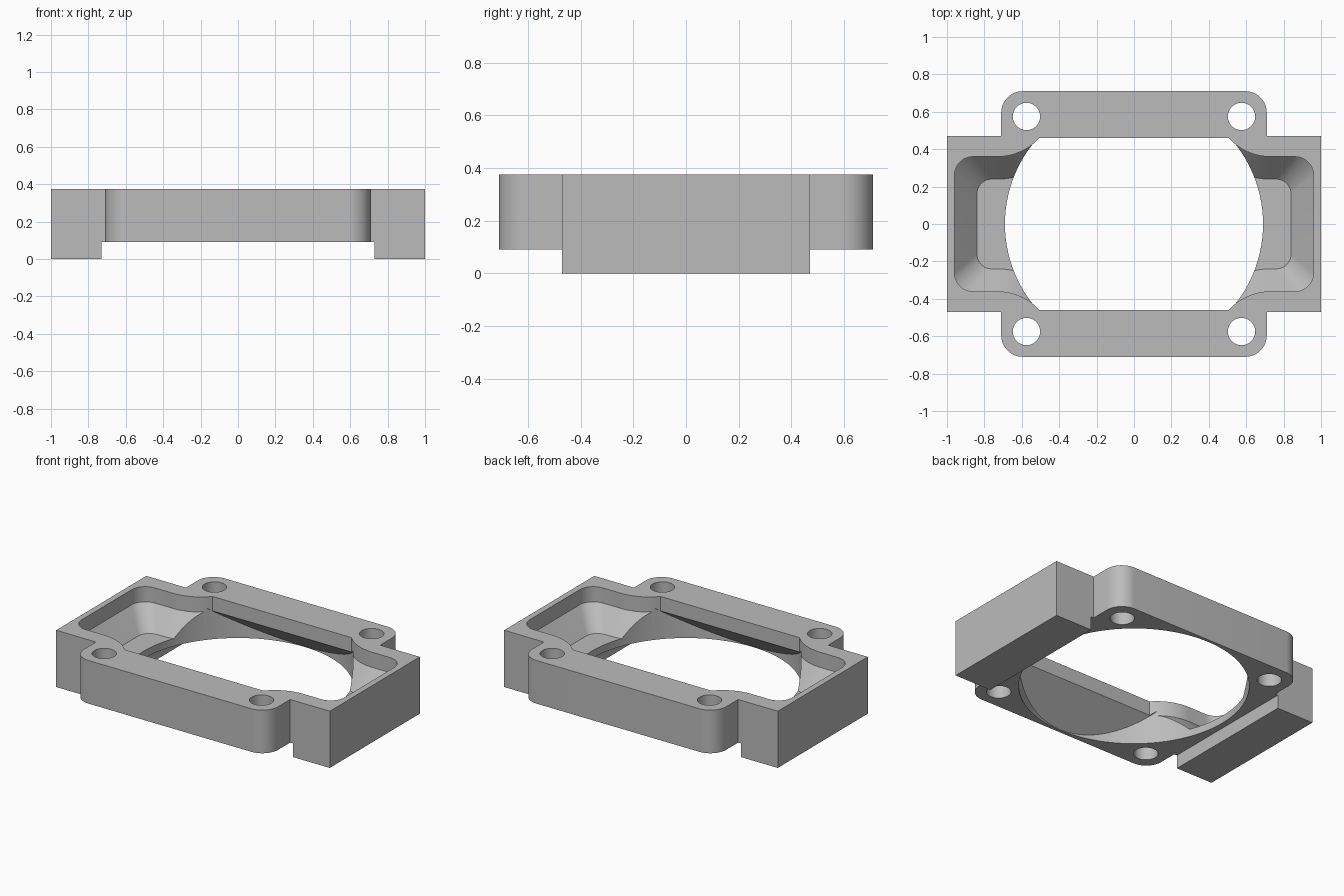
import bpy, bmesh
from math import cos, sin, radians
from mathutils import Vector

old = bpy.data.objects.get("Cube")
if old:
    bpy.data.objects.remove(old, do_unlink=True)

TOP, DECK = 0.375, 0.09      # top face, underside of the flange plate
LEDGE, FLOOR = 0.275, 0.14   # bottom of the upright wall, pocket floor
BORE = 0.69


def make_object(name, bm):
    bmesh.ops.recalc_face_normals(bm, faces=bm.faces)
    mesh = bpy.data.meshes.new(name)
    bm.to_mesh(mesh)
    bm.free()
    obj = bpy.data.objects.new(name, mesh)
    bpy.context.collection.objects.link(obj)
    return obj


def arc(cx, cy, r, a0, a1, n=12):
    angles = [radians(a0 + (a1 - a0) * i / n) for i in range(n + 1)]
    return [(cx + r * cos(a), cy + r * sin(a)) for a in angles]


def mirror_quarter(quarter):
    """Closed outline from a quarter running from the y side to the x side."""
    half = quarter + [(x, -y) for x, y in reversed(quarter)]
    return half + [(-x, -y) for x, y in half]


def loft(name, layers):
    """Stack matching outlines, given as (outline, z), into a closed solid."""
    bm = bmesh.new()
    rings = [[bm.verts.new((x, y, z)) for x, y in pts] for pts, z in layers]
    bm.faces.new(rings[0])
    bm.faces.new(rings[-1])
    for low, high in zip(rings, rings[1:]):
        n = len(low)
        for i in range(n):
            j = (i + 1) % n
            bm.faces.new((low[i], low[j], high[j], high[i]))
    return make_object(name, bm)


def subtract(target, cutter):
    cutter.hide_render = True
    mod = target.modifiers.new("cut", 'BOOLEAN')
    mod.operation = 'DIFFERENCE'
    mod.solver = 'EXACT'
    mod.object = cutter
    bpy.context.view_layer.objects.active = target
    bpy.ops.object.modifier_apply(modifier=mod.name)
    bpy.data.objects.remove(cutter, do_unlink=True)


def pocket_outline(inset, corner):
    # flared throat beside the bore, then the rounded pocket corner
    throat = arc(0.73, 0.66, 0.30 + inset, 222, 270, 16)
    x, y = 0.96 - inset - corner, 0.36 - inset - corner
    return mirror_quarter(throat + arc(x, y, corner, 90, 0))


# Housing: square flange plate with rounded corners and two end blocks
plan = mirror_quarter(arc(0.595, 0.595, 0.115, 90, 0) + [(0.71, 0.47), (1, 0.47)])
housing = loft("housing", [(plan, 0), (plan, TOP)])

# Clearance under the flange, leaving the end blocks as feet
clear = mirror_quarter([(0.73, 1)])
subtract(housing, loft("clearance", [(clear, -1), (clear, DECK)]))

# Upper opening: upright rim wall, then sloped pocket sides to the floor
rim = pocket_outline(0, 0.1)
base = pocket_outline(0.12, 0.08)
subtract(housing, loft("pocket", [(base, FLOOR), (rim, LEDGE), (rim, 0.6)]))

# Round bore, trimmed front and back by sloped planes
circle = arc(0, 0, BORE, 0, 360, 128)[:-1]
bore = loft("bore", [(circle, -0.2), (circle, 0.32)])
bm = bmesh.new()
bm.from_mesh(bore.data)
for side in (1, -1):
    cut = bmesh.ops.bisect_plane(
        bm, geom=bm.verts[:] + bm.edges[:] + bm.faces[:],
        plane_co=(0, side * 0.46, LEDGE + 0.004),
        plane_no=Vector((0, side * (LEDGE - DECK), BORE - 0.46)),
        clear_outer=True)
    edges = [e for e in cut["geom_cut"] if isinstance(e, bmesh.types.BMEdge)]
    bmesh.ops.edgenet_fill(bm, edges=edges)
bmesh.ops.recalc_face_normals(bm, faces=bm.faces)
bm.to_mesh(bore.data)
bm.free()
subtract(housing, bore)

# Bolt holes
for sx in (1, -1):
    for sy in (1, -1):
        hole = arc(sx * 0.575, sy * 0.575, 0.073, 0, 360, 40)[:-1]
        subtract(housing, loft("bolt_hole", [(hole, -0.2), (hole, 0.6)]))

# Grey metal
colour = (0.5, 0.5, 0.5, 1)
metal = bpy.data.materials.new("grey metal")
metal.use_nodes = True
metal.diffuse_color = colour
metal.node_tree.nodes["Principled BSDF"].inputs["Base Color"].default_value = colour
housing.data.materials.clear()
housing.data.materials.append(metal)

bpy.ops.object.select_all(action='DESELECT')
housing.select_set(True)
bpy.context.view_layer.objects.active = housing
bpy.ops.object.shade_smooth_by_angle(angle=radians(25))
